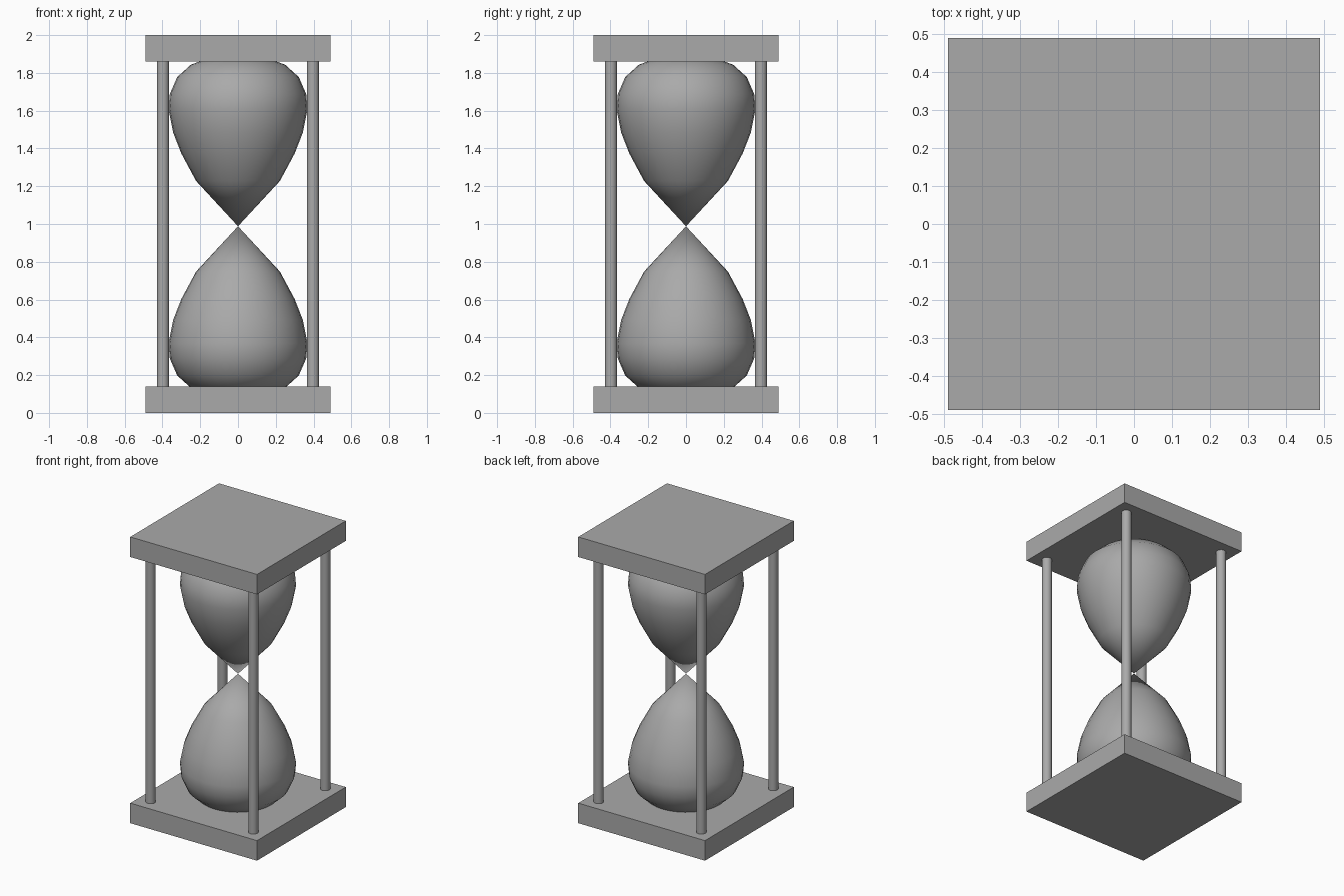
import bpy
import bmesh
import math
from mathutils import Matrix

cube = bpy.data.objects.get("Cube")
if cube:
    bpy.data.objects.remove(cube, do_unlink=True)

grey = bpy.data.materials.new("plain grey")
grey.use_nodes = True
colour = (0.4, 0.4, 0.4, 1)
grey.diffuse_color = colour
grey.node_tree.nodes["Principled BSDF"].inputs["Base Color"].default_value = colour


def add_object(name, bm, smooth=False):
    bmesh.ops.recalc_face_normals(bm, faces=bm.faces)
    mesh = bpy.data.meshes.new(name)
    bm.to_mesh(mesh)
    bm.free()
    mesh.materials.append(grey)
    obj = bpy.data.objects.new(name, mesh)
    bpy.context.collection.objects.link(obj)
    if smooth:
        bpy.ops.object.select_all(action='DESELECT')
        obj.select_set(True)
        bpy.context.view_layer.objects.active = obj
        bpy.ops.object.shade_smooth_by_angle(angle=math.radians(40))
    return obj


def slab(name, z):
    bm = bmesh.new()
    size = Matrix.Diagonal((0.98, 0.98, 0.14, 1))
    bmesh.ops.create_cube(bm, size=1, matrix=Matrix.Translation((0, 0, z)) @ size)
    add_object(name, bm)


def post(name, x, y):
    bm = bmesh.new()
    bmesh.ops.create_cone(bm, cap_ends=True, segments=32, radius1=0.032, radius2=0.032,
                          depth=1.76, matrix=Matrix.Translation((x, y, 1)))
    add_object(name, bm, smooth=True)


# Teardrop bulb: radius and distance from the neck, spun about the z axis
profile = [(0, 0), (0.222, 0.24), (0.3, 0.385), (0.343, 0.495), (0.368, 0.62),
           (0.361, 0.7), (0.322, 0.79), (0.25, 0.855), (0.13, 0.9), (0, 0.915)]


def bulb(name, direction):
    bm = bmesh.new()
    verts = [bm.verts.new((r, 0, 0.988 + direction * d)) for r, d in profile]
    edges = [bm.edges.new(pair) for pair in zip(verts, verts[1:])]
    bmesh.ops.spin(bm, geom=verts + edges, cent=(0, 0, 0), axis=(0, 0, 1),
                   angle=math.tau, steps=32, use_merge=True)
    bmesh.ops.remove_doubles(bm, verts=bm.verts, dist=0.0005)
    add_object(name, bm, smooth=True)


# Square end plates
slab("bottom_plate", 0.07)
slab("top_plate", 1.93)

# Four corner posts
for side, x in (("right", -0.397), ("left", 0.397)):
    for end, y in (("front", -0.397), ("back", 0.397)):
        post(f"{end}_{side}_post", x, y)

# Glass bulbs meeting at the neck
bulb("upper_bulb", 1)
bulb("lower_bulb", -1)
